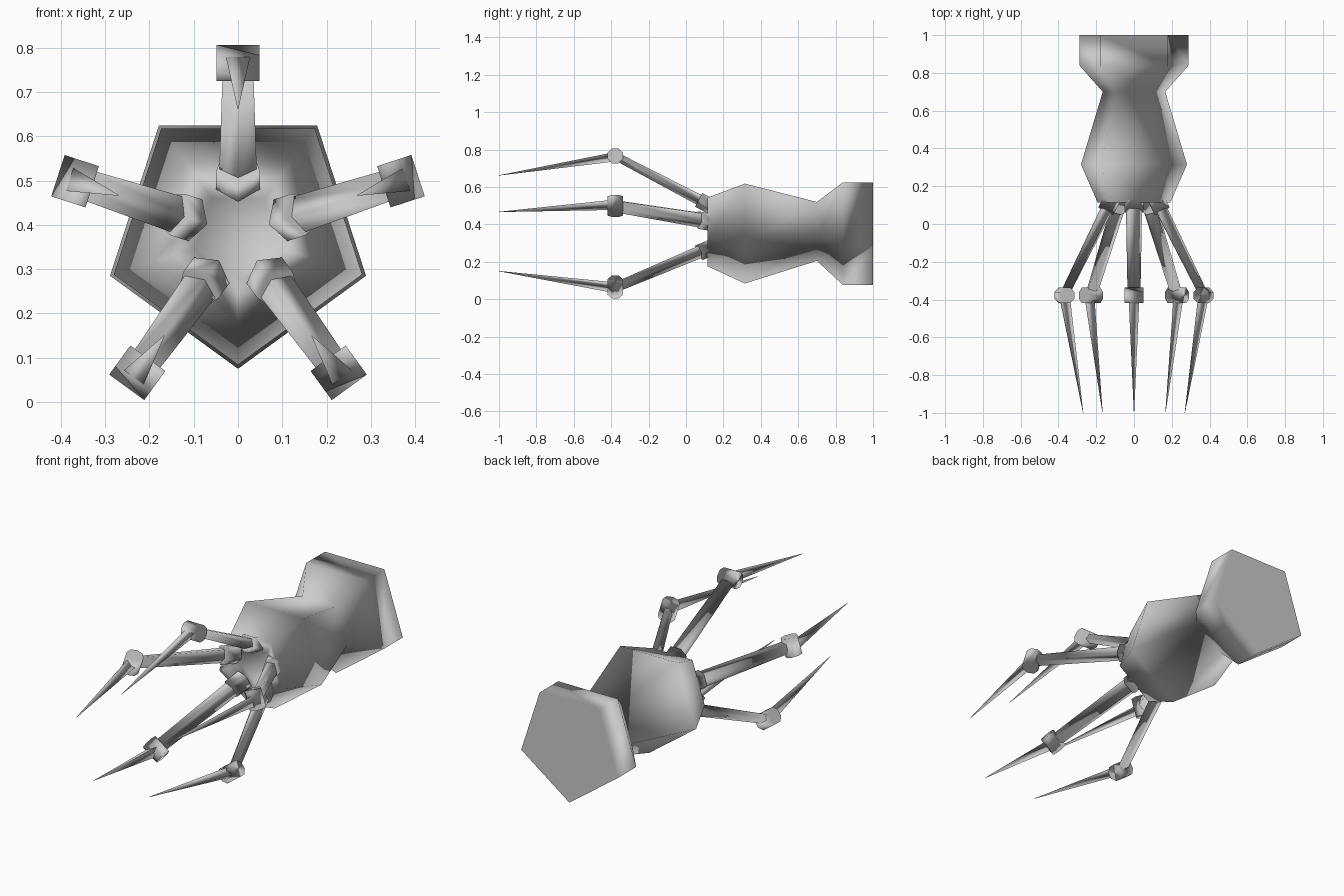
import bpy, bmesh
from math import pi, sin, cos
from mathutils import Vector, Matrix

if "Cube" in bpy.data.objects:
    bpy.data.objects.remove(bpy.data.objects["Cube"])

ZC = 0.379  # height of the palm axis


def loft(name, rings, matrix):
    """Skin equal-sized rings, cap both ends, one face normal per vertex."""
    bm = bmesh.new()
    loops = [[bm.verts.new(p) for p in ring] for ring in rings]
    n = len(loops[0])
    bm.faces.new(loops[0])
    sides = []
    for a, b in zip(loops, loops[1:]):
        sides.append([bm.faces.new((a[i], a[(i + 1) % n], b[(i + 1) % n], b[i]))
                      for i in range(n)])
    cap = bm.faces.new(loops[-1])
    bmesh.ops.recalc_face_normals(bm, faces=bm.faces)
    bm.normal_update()
    # each vertex leans on the face beside it; the last ring on its cap
    normals = [row[i - 1].normal.copy() for row in sides for i in range(n)]
    normals += [cap.normal.copy() for _ in range(n)]
    me = bpy.data.meshes.new(name)
    bm.to_mesh(me)
    bm.free()
    for p in me.polygons:
        p.use_smooth = True
    me.normals_split_custom_set_from_vertices(normals)
    ob = bpy.data.objects.new(name, me)
    bpy.context.collection.objects.link(ob)
    ob.matrix_world = matrix
    return ob


def ring(n, y, rx, rz=None, z=0.0, slope=0.0, phase=-pi / 2):
    """n-gon around the y axis; slope tilts it to face along a finger."""
    rz = rx if rz is None else rz
    pts = []
    for i in range(n):
        a = phase + 2 * pi * i / n
        d = rz * sin(a)
        pts.append(Vector((rx * cos(a), y + d * sin(slope), z + d * cos(slope))))
    return pts


base = Matrix.Translation((0, 0, ZC))

# Hourglass palm and wrist, with a shallow hollow at the front
profile = [(0.165, 0.10), (0.115, 0.203), (0.315, 0.295),
           (0.70, 0.174), (0.84, 0.304), (1.0, 0.304)]
loft("palm_and_wrist", [ring(5, y, r) for y, r in profile], base)

# Shaft axis: radial height as a function of y
SLOPE = 0.485


def axis(y):
    return 0.132 + (0.115 - y) * 0.522


for k in range(5):
    m = base @ Matrix.Rotation(2 * pi * k / 5, 4, 'Y')

    # Socket collar where the finger leaves the palm
    loft(f"finger_socket_{k}",
         [ring(5, y, 0.052, 0.046, axis(y), SLOPE) for y in (0.15, 0.07)], m)

    # Tapered finger shaft
    loft(f"finger_shaft_{k}",
         [ring(5, 0.15, 0.046, 0.033, axis(0.15), SLOPE),
          ring(5, -0.37, 0.036, 0.024, axis(-0.37), SLOPE)], m)

    # Octagonal knuckle lying across the finger
    knuckle = [[Vector((x, -0.378 + 0.044 * cos(a), 0.387 + 0.044 * sin(a)))
                for a in [pi / 8 + i * pi / 4 for i in range(8)]]
               for x in (-0.049, 0.049)]
    loft(f"knuckle_{k}", knuckle, m)

    # Three-sided pointed claw
    loft(f"claw_{k}",
         [ring(3, -0.39, 0.033, 0.033, 0.389),
          ring(3, -1.0, 0.001, 0.001, 0.283)], m)
